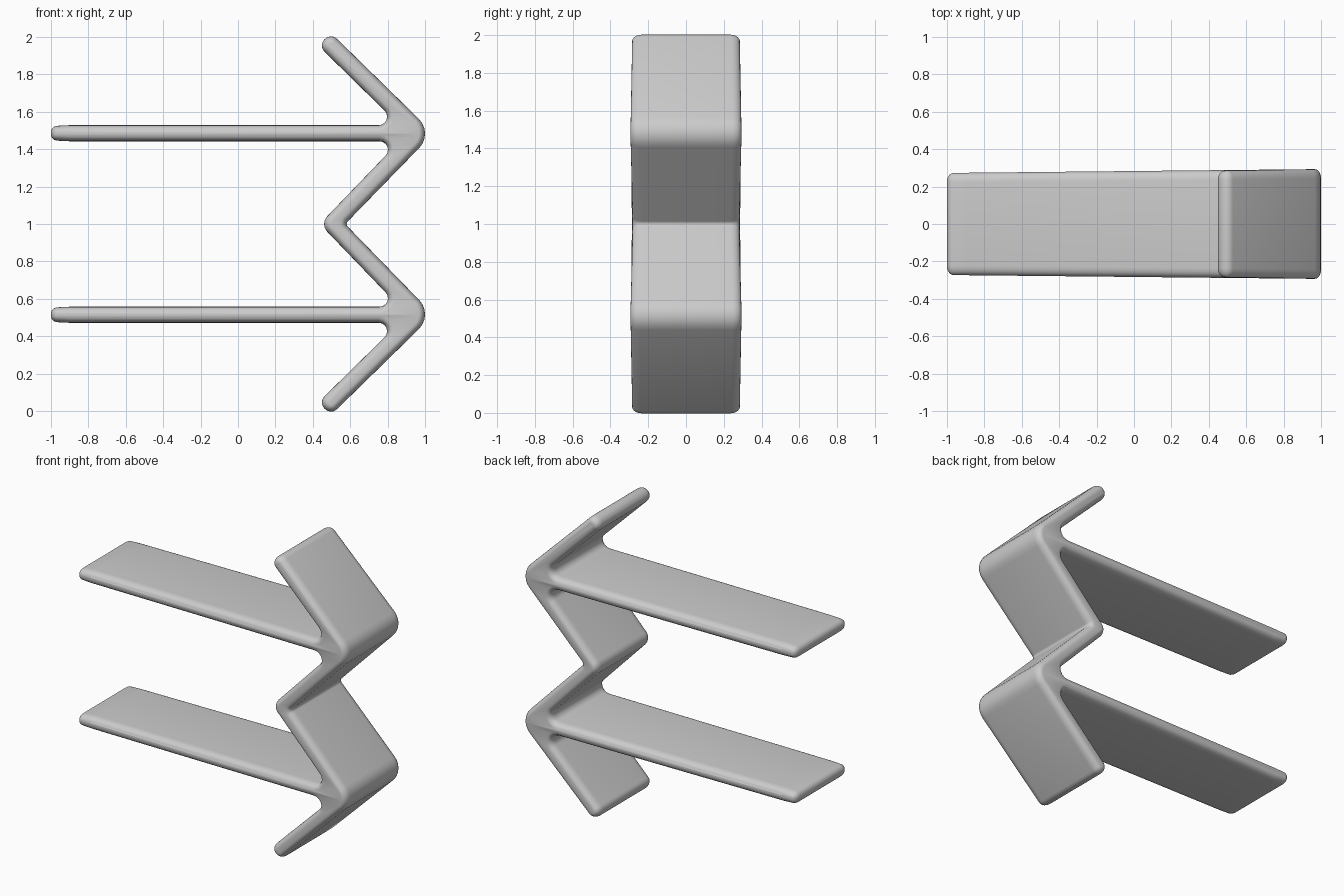
import bpy
import bmesh
import math
from mathutils import Vector
from mathutils.geometry import tessellate_polygon

cube = bpy.data.objects.get("Cube")
if cube:
    bpy.data.objects.remove(cube, do_unlink=True)

ARC_STEPS = 7
RIM_STEPS = 5
RIM_INSET = 0.034
RIM_DEPTH = 0.05

# Upper half of the outline: x, height above the middle, corner radius, half depth
upper = [
    (1.045, 0.485, 0.11, 0.293),    # outer fold
    (0.497, 1.021, 0.046, 0.285),   # free end of the zigzag
    (0.429, 0.953, 0.046, 0.285),
    (0.862, 0.528, 0.045, 0.288),   # junction above the shelf
    (-0.90, 0.528, 0.10, 0.273),    # shelf and its tapered tip
    (-1.00, 0.523, 0.036, 0.273),
    (-1.00, 0.447, 0.036, 0.273),
    (-0.90, 0.442, 0.10, 0.273),
    (0.862, 0.442, 0.045, 0.288),   # junction below the shelf
]
inner_fold = (0.573, 0, 0.02, 0.283)
middle_fold = (0.437, 0, 0.06, 0.287)
mirrored = [(x, -z, r, d) for x, z, r, d in reversed(upper)]
corners = [inner_fold] + upper + [middle_fold] + mirrored


def section(inset):
    """Outline moved inwards by inset, with every corner rounded."""
    result = []
    for i, (x, z, radius, depth) in enumerate(corners):
        here = Vector((x, z))
        before = (here - Vector(corners[i - 1][:2])).normalized()
        after = (Vector(corners[(i + 1) % len(corners)][:2]) - here).normalized()
        turn = math.atan2(before.cross(after), before.dot(after))
        n1 = Vector((-before.y, before.x))
        n2 = Vector((-after.y, after.x))
        sign = 1 if turn > 0 else -1
        r = max(radius - sign * inset, 0.002)
        miter = (n1 + n2) / (1 + n1.dot(n2))
        centre = here + miter * (inset + sign * r)
        start = math.atan2(-sign * n1.y, -sign * n1.x)
        for k in range(ARC_STEPS):
            a = start + turn * k / (ARC_STEPS - 1)
            p = centre + Vector((math.cos(a), math.sin(a))) * r
            result.append((p.x, p.y, depth))
    return result


# Layers from the front rim to the back rim
layers = []
for side in (-1, 1):
    steps = range(RIM_STEPS + 1)
    for k in (reversed(steps) if side < 0 else steps):
        a = math.pi / 2 * k / RIM_STEPS
        layers.append((side, RIM_INSET * (1 - math.cos(a)), RIM_DEPTH * (1 - math.sin(a))))

bm = bmesh.new()
rings = []
for side, inset, back in layers:
    rings.append([bm.verts.new((x, side * (depth - back), z + 1))
                  for x, z, depth in section(inset)])
for a, b in zip(rings, rings[1:]):
    for i in range(len(a)):
        j = (i + 1) % len(a)
        bm.faces.new((a[i], a[j], b[j], b[i]))

# Narrow flat caps on the front and back
for ring in (rings[0], rings[-1]):
    flat = [Vector((v.co.x, v.co.z, 0)) for v in ring]
    for tri in tessellate_polygon([flat]):
        if len(set(tri)) == 3:
            bm.faces.new([ring[t] for t in tri])
bmesh.ops.recalc_face_normals(bm, faces=bm.faces)

mesh = bpy.data.meshes.new("zigzag_shelf")
bm.to_mesh(mesh)
bm.free()
shelf = bpy.data.objects.new("zigzag_shelf", mesh)
bpy.context.collection.objects.link(shelf)

# Plain grey finish
grey = bpy.data.materials.new("light_grey")
grey.use_nodes = True
colour = (0.6, 0.6, 0.6, 1)
grey.diffuse_color = colour
grey.node_tree.nodes["Principled BSDF"].inputs["Base Color"].default_value = colour
mesh.materials.append(grey)

bpy.ops.object.select_all(action='DESELECT')
shelf.select_set(True)
bpy.context.view_layer.objects.active = shelf
bpy.ops.object.shade_smooth_by_angle(angle=math.radians(40))
